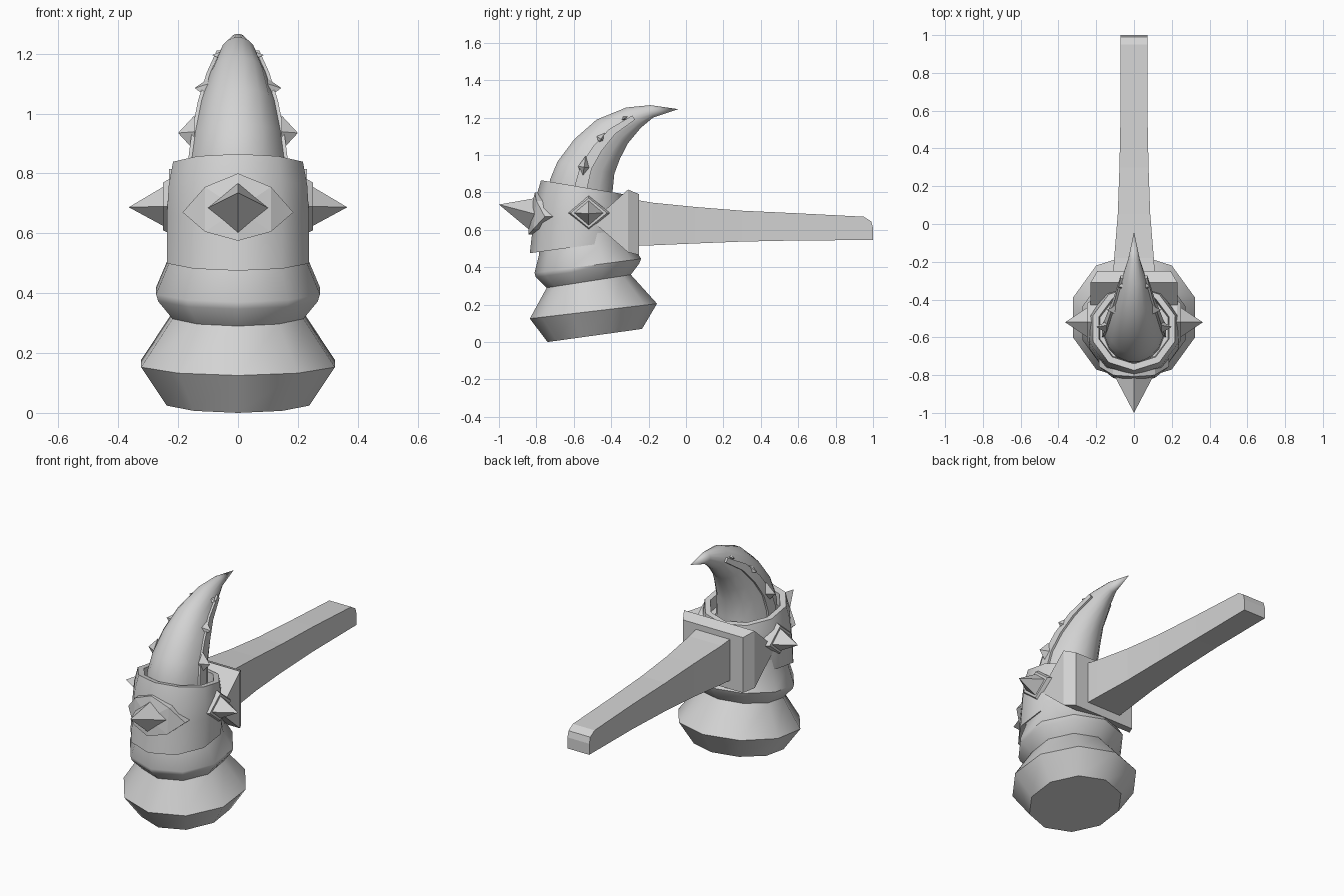
import bpy, bmesh, math
from mathutils import Vector

if "Cube" in bpy.data.objects:
    bpy.data.objects.remove(bpy.data.objects["Cube"])

grey = bpy.data.materials.new("stone_grey")
grey.diffuse_color = (0.65, 0.65, 0.65, 1)
grey.use_nodes = True
grey.node_tree.nodes["Principled BSDF"].inputs["Base Color"].default_value = grey.diffuse_color


def finish(name, bm, smooth=None):
    bmesh.ops.recalc_face_normals(bm, faces=bm.faces[:])
    me = bpy.data.meshes.new(name)
    bm.to_mesh(me)
    bm.free()
    me.materials.append(grey)
    ob = bpy.data.objects.new(name, me)
    bpy.context.collection.objects.link(ob)
    if smooth:
        bpy.ops.object.select_all(action='DESELECT')
        ob.select_set(True)
        bpy.context.view_layer.objects.active = ob
        bpy.ops.object.shade_smooth_by_angle(angle=math.radians(smooth))
    return ob


def loft(stations, n, shift=0.0, tip=None):
    """Tilted rings, each given as front y, front z, back y, back z, half width."""
    bm = bmesh.new()
    rings = []
    for fy, fz, by, bz, hx in stations:
        c = Vector((0, (fy + by) / 2, (fz + bz) / 2))
        u = Vector((0, (fy - by) / 2, (fz - bz) / 2))
        ring = []
        for k in range(n):
            t = 2 * math.pi * (k + shift) / n
            ring.append(bm.verts.new(c + u * math.cos(t) + Vector((hx * math.sin(t), 0, 0))))
        rings.append(ring)
    for a, b in zip(rings, rings[1:]):
        for k in range(n):
            j = (k + 1) % n
            bm.faces.new((a[k], a[j], b[j], b[k]))
    bm.faces.new(rings[0])
    if tip:
        v = bm.verts.new(tip)
        for k in range(n):
            bm.faces.new((rings[-1][k], rings[-1][(k + 1) % n], v))
    else:
        bm.faces.new(rings[-1])
    return bm


def hull(name, points):
    bm = bmesh.new()
    for p in points:
        bm.verts.new(p)
    res = bmesh.ops.convex_hull(bm, input=bm.verts[:])
    junk = [v for v in res["geom_interior"] if isinstance(v, bmesh.types.BMVert)]
    bmesh.ops.delete(bm, geom=junk, context='VERTS')
    bmesh.ops.dissolve_limit(bm, angle_limit=0.01, verts=bm.verts[:], edges=bm.edges[:])
    return finish(name, bm)


# Flared ten-sided hammer head
finish("hammer_head", loft([
    (-0.74, 0.0, -0.235, 0.07, 0.25),
    (-0.835, 0.125, -0.155, 0.205, 0.34),
    (-0.745, 0.29, -0.295, 0.36, 0.23),
    (-0.803, 0.347, -0.25, 0.42, 0.28),
    (-0.81, 0.37, -0.24, 0.445, 0.288),
    (-0.785, 0.47, -0.30, 0.54, 0.245),
    (-0.78, 0.60, -0.32, 0.65, 0.23)], 10), 40)

# Wide collar with a hollow top
finish("collar", loft([
    (-0.835, 0.475, -0.32, 0.545, 0.25),
    (-0.815, 0.65, -0.31, 0.67, 0.25),
    (-0.80, 0.78, -0.32, 0.73, 0.243),
    (-0.775, 0.865, -0.33, 0.79, 0.228),
    (-0.74, 0.858, -0.36, 0.795, 0.195),
    (-0.735, 0.79, -0.37, 0.73, 0.19)], 10), 40)

# Curved horn with a raised strip on both sides
bm = loft([
    (-0.74, 0.76, -0.39, 0.72, 0.162),
    (-0.73, 0.87, -0.39, 0.80, 0.158),
    (-0.69, 0.965, -0.38, 0.90, 0.145),
    (-0.60, 1.085, -0.35, 0.98, 0.124),
    (-0.48, 1.19, -0.31, 1.06, 0.094),
    (-0.32, 1.255, -0.24, 1.145, 0.06),
    (-0.19, 1.267, -0.175, 1.20, 0.03)], 16, 0.5, (0, -0.04, 1.245))
bm.normal_update()
bmesh.ops.recalc_face_normals(bm, faces=bm.faces[:])
for s in (1, -1):
    strip = []
    for f in bm.faces:
        c = f.calc_center_median()
        if f.normal.x * s > 0.8 and c.z < 1.19 and len(f.verts) == 4:
            edge_x = min(v.co.x * s for v in f.verts)
            if edge_x > 0.03:
                strip.append(f)
    # keep only the face on the widest line of each ring band
    rows = {}
    for f in strip:
        key = max(round(v.co.x * s, 3) for v in f.verts)
        if key not in rows or f.normal.x * s > rows[key].normal.x * s:
            rows[key] = f
    ext = bmesh.ops.extrude_face_region(bm, geom=list(rows.values()))
    for v in [g for g in ext["geom"] if isinstance(g, bmesh.types.BMVert)]:
        v.co.x += 0.012 * s
    bmesh.ops.delete(bm, geom=list(rows.values()), context='FACES')
finish("horn", bm, 40)

# Diamond studs running up the horn: y, z, half length, half width, root x, tip x
studs = [(-0.545, 0.935, 0.06, 0.032, 0.145, 0.20),
         (-0.455, 1.085, 0.042, 0.028, 0.095, 0.145),
         (-0.33, 1.195, 0.03, 0.018, 0.05, 0.086)]
for s, side in ((1, "right"), (-1, "left")):
    for i, (y, z, l, w, x0, x1) in enumerate(studs):
        a = math.radians(-8 - 26 * i)
        d = Vector((0, -math.sin(a), math.cos(a)))
        e = Vector((0, math.cos(a), math.sin(a)))
        c = Vector((s * x0, y, z))
        hull(f"horn_stud_{side}_{i + 1}",
             [c + d * l, c - d * l, c + e * w, c - e * w, (s * x1, y, z)])

    # Side spike on its diamond plate
    def diamond(x, hy, hz):
        return [(s * x, -0.52 + hy, 0.69), (s * x, -0.52 - hy, 0.69),
                (s * x, -0.52, 0.69 + hz), (s * x, -0.52, 0.69 - hz)]
    hull(f"side_plate_{side}", diamond(0.19, 0.115, 0.092)
         + diamond(0.228, 0.115, 0.092) + diamond(0.25, 0.098, 0.08))
    hull(f"side_spike_{side}", diamond(0.245, 0.08, 0.068) + [(s * 0.365, -0.52, 0.687)])

# Front plate wrapped on the collar, with its spike
outline = [(0, -0.808, 0.80), (0, -0.842, 0.575), (0, -0.838, 0.68)]
for s in (1, -1):
    outline += [(s * 0.11, -0.80, 0.755), (s * 0.185, -0.755, 0.67), (s * 0.11, -0.815, 0.605)]
hull("front_plate", outline + [(x, y + 0.06, z) for x, y, z in outline])
hull("front_spike", [(0, -0.80, 0.77), (0, -0.838, 0.60), (0.1, -0.81, 0.685),
                     (-0.1, -0.81, 0.685), (0, -1.0, 0.735)])

# Wedge-shaped handle socket behind the collar
socket = []
for s in (1, -1):
    socket += [(s * 0.23, -0.50, 0.645), (s * 0.23, -0.31, 0.815), (s * 0.23, -0.31, 0.48),
               (s * 0.195, -0.25, 0.79), (s * 0.195, -0.25, 0.465)]
hull("handle_socket", socket)

# Tapering square handle: y, half width, bottom z, top z
bm = bmesh.new()
prev = None
for y, hx, z0, z1 in [(-0.30, 0.113, 0.513, 0.765), (-0.18, 0.105, 0.517, 0.745),
                      (0.05, 0.086, 0.527, 0.722), (0.30, 0.077, 0.537, 0.702),
                      (0.60, 0.071, 0.543, 0.688), (0.95, 0.071, 0.545, 0.67),
                      (0.99, 0.071, 0.545, 0.645), (1.0, 0.071, 0.545, 0.61)]:
    ring = [bm.verts.new(p) for p in ((-hx, y, z0), (hx, y, z0), (hx, y, z1), (-hx, y, z1))]
    if prev:
        for k in range(4):
            j = (k + 1) % 4
            bm.faces.new((prev[k], prev[j], ring[j], ring[k]))
    else:
        bm.faces.new(ring)
    prev = ring
bm.faces.new(prev)
finish("handle", bm)
